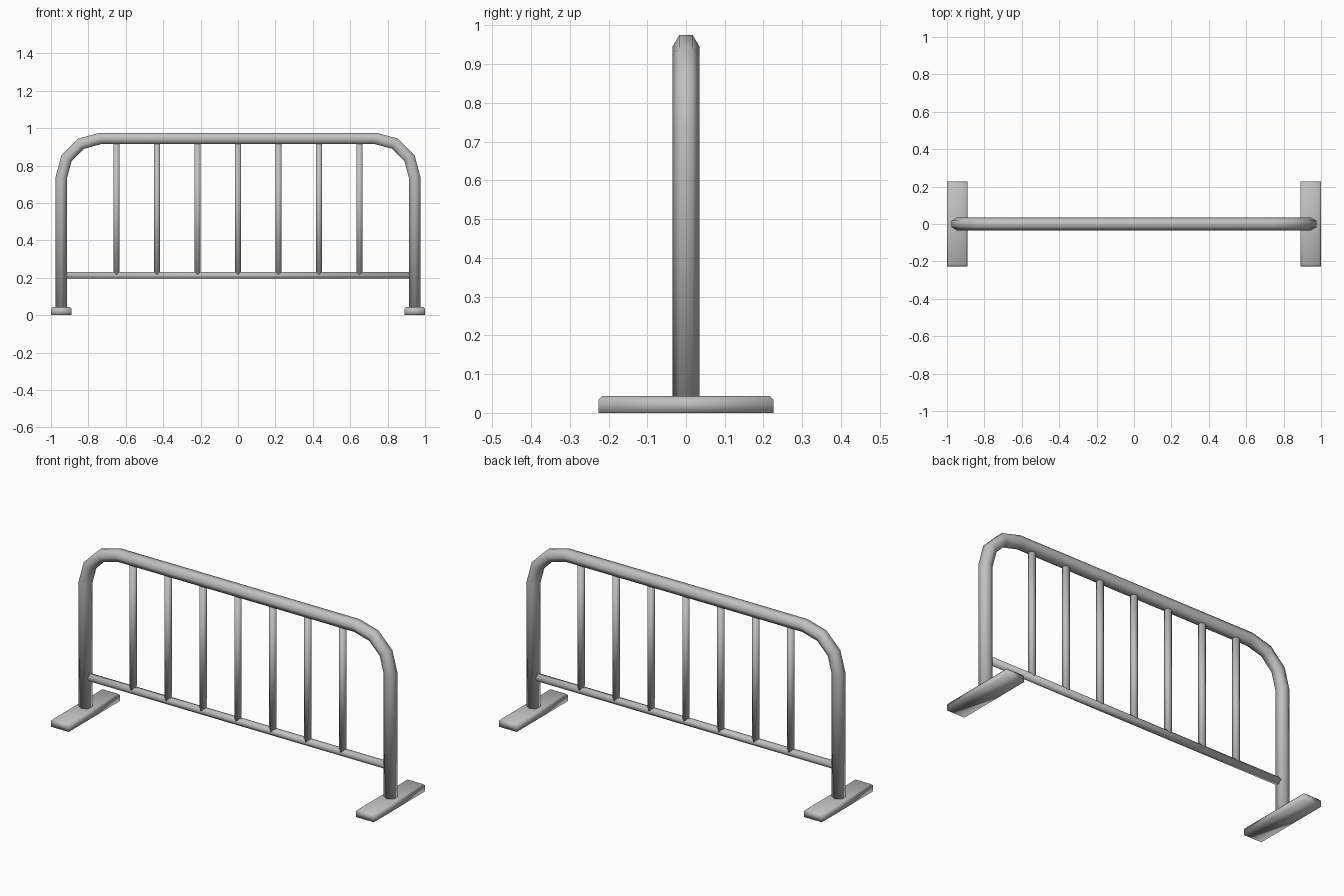
import bpy, bmesh
from math import sin, cos, pi
from mathutils import Vector

cube = bpy.data.objects.get("Cube")
if cube:
    bpy.data.objects.remove(cube)

steel = bpy.data.materials.new("galvanised grey")
steel.use_nodes = True
grey = (0.53, 0.53, 0.53, 1)
steel.diffuse_color = grey
steel.node_tree.nodes["Principled BSDF"].inputs["Base Color"].default_value = grey


def finish(name, bm):
    bmesh.ops.recalc_face_normals(bm, faces=bm.faces)
    for face in bm.faces:
        face.smooth = True
    mesh = bpy.data.meshes.new(name)
    bm.to_mesh(mesh)
    bm.free()
    mesh.materials.append(steel)
    obj = bpy.data.objects.new(name, mesh)
    bpy.context.collection.objects.link(obj)
    return obj


def tube(name, path, radius, sides=6, caps=True):
    """Sweep a hexagon along (x, z) points, with mitred corners."""
    bm = bmesh.new()
    pts = [Vector((x, 0, z)) for x, z in path]
    side = Vector((0, 1, 0))
    rings = []
    for i, p in enumerate(pts):
        before = (p - pts[i - 1]).normalized() if i else None
        after = (pts[i + 1] - p).normalized() if i < len(pts) - 1 else None
        before, after = before or after, after or before
        along = (before + after).normalized()
        normal = along.cross(side) / along.dot(after)
        rings.append([bm.verts.new(p + radius * (side * cos(a) + normal * sin(a)))
                      for a in (2 * pi * k / sides for k in range(sides))])
    for r0, r1 in zip(rings, rings[1:]):
        for k in range(sides):
            n = (k + 1) % sides
            bm.faces.new((r0[k], r0[n], r1[n], r1[k]))
    if caps:
        for ring in (rings[0], rings[-1]):
            bm.faces.new(ring)
    return finish(name, bm)


def foot(name, x):
    """Flat bar with chamfered top edges."""
    bm = bmesh.new()
    bmesh.ops.create_cube(bm, size=1)
    for v in bm.verts:
        v.co = Vector((x + v.co.x * 0.11, v.co.y * 0.452, (v.co.z + 0.5) * 0.043))
    top = [e for e in bm.edges if all(v.co.z > 0.02 for v in e.verts)]
    bmesh.ops.bevel(bm, geom=top, offset=0.009, segments=1, affect='EDGES')
    return finish(name, bm)


# Bent outer frame
post, bend, shoulder = 0.945, 0.21, 0.735
left_half = [(-post, 0.035)]
for k in range(4):
    a = k * pi / 6
    left_half.append((-post + bend - bend * cos(a), shoulder + bend * sin(a)))
right_half = [(-x, z) for x, z in reversed(left_half)]
tube("outer_frame", left_half + right_half, 0.035)

# Lower rail and upright bars
tube("lower_rail", [(-0.925, 0.213), (0.925, 0.213)], 0.021)
for i in range(7):
    x = (i - 3) * 0.2165
    tube(f"upright_bar_{i + 1}", [(x, 0.213), (x, 0.935)], 0.019)

# Feet
for name, x in (("left_foot", post), ("right_foot", -post)):
    foot(name, x)
